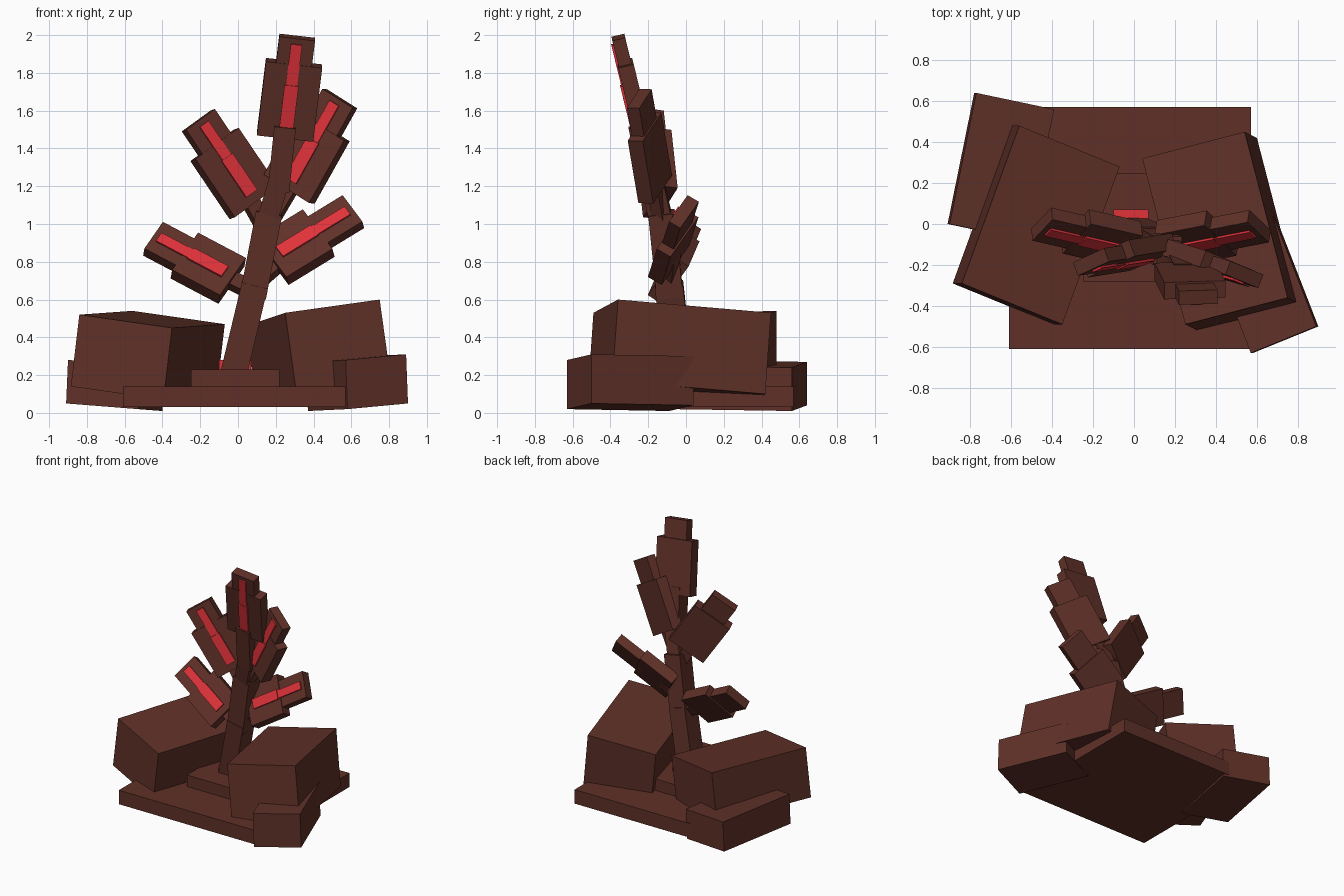
import bpy
import bmesh
from mathutils import Vector as V

if "Cube" in bpy.data.objects:
    bpy.data.objects.remove(bpy.data.objects["Cube"])


def material(name, rgb):
    m = bpy.data.materials.new(name)
    m.diffuse_color = (*rgb, 1)
    m.use_nodes = True
    m.node_tree.nodes["Principled BSDF"].inputs["Base Color"].default_value = m.diffuse_color
    return m


BROWN = material("dark brown", (0.115, 0.030, 0.021))
RED = material("bright red", (0.74, 0.032, 0.042))


def block(name, corner, a, b, c, mat=BROWN):
    """Box spanned by three edge vectors from one corner."""
    o, a, b, c = V(corner), V(a), V(b), V(c)
    bm = bmesh.new()
    bmesh.ops.create_cube(bm, size=1)
    for v in bm.verts:
        s = v.co + V((0.5, 0.5, 0.5))
        v.co = o + a * s.x + b * s.y + c * s.z
    bmesh.ops.recalc_face_normals(bm, faces=bm.faces)
    me = bpy.data.meshes.new(name)
    bm.to_mesh(me)
    bm.free()
    me.materials.append(mat)
    ob = bpy.data.objects.new(name, me)
    bpy.context.collection.objects.link(ob)
    return ob


def slab(name, lo, hi, mat=BROWN):
    """Axis-aligned box."""
    s = V(hi) - V(lo)
    return block(name, lo, (s.x, 0, 0), (0, s.y, 0), (0, 0, s.z), mat)


def beam(name, p, q, width, depth, front=(0, -1, 0), mat=BROWN):
    """Box running from p to q, its depth centred along the front direction."""
    p, q = V(p), V(q)
    d = (q - p).normalized()
    n = V(front)
    n = (n - d * n.dot(d)).normalized()
    w = d.cross(n)
    return block(name, p - w * width / 2 - n * depth / 2,
                 q - p, w * width, n * depth, mat)


# Stepped base
slab("base_slab", (-0.61, -0.61, 0.03), (0.57, 0.57, 0.14))
slab("base_step", (-0.25, -0.28, 0.13), (0.22, 0.25, 0.23))
slab("trunk_collar", (-0.10, -0.10, 0.22), (0.07, 0.07, 0.28), RED)

# Tilted rocks: top corner, then the three edges
block("left_rock", (-0.84, -0.29, 0.52),
      (0.49, -0.20, -0.07), (0.28, 0.77, 0.02), (-0.045, 0, -0.38))
block("left_small_rock", (-0.90, 0.0, 0.28),
      (0.38, -0.08, -0.03), (0.13, 0.64, -0.01), (-0.01, 0, -0.23))
block("right_rock", (0.25, -0.49, 0.53),
      (0.50, 0.13, 0.07), (-0.21, 0.81, -0.07), (0.06, -0.03, -0.43))
block("right_small_rock", (0.57, -0.63, 0.28),
      (0.32, 0.13, 0.03), (-0.21, 0.54, -0.01), (0.01, 0, -0.26))

# Leaning trunk
beam("trunk_lower", (-0.02, -0.04, 0.22), (0.09, -0.09, 0.68), 0.14, 0.15)
beam("trunk_middle", (0.08, -0.085, 0.62), (0.165, -0.13, 1.06), 0.14, 0.14)
beam("trunk_upper", (0.14, -0.12, 0.97), (0.23, -0.19, 1.27), 0.11, 0.12)
beam("trunk_top", (0.215, -0.18, 1.18), (0.25, -0.25, 1.52), 0.115, 0.11)


def leaf(name, root, start, end, front, split, wide=0.30, tip=0.20):
    """Broad slab, narrower tip slab, red stripe in two parts and a stem.
    start and end are the ends of the red stripe on the leaf surface."""
    p, q = V(start), V(end)
    d = q - p
    length = d.length
    d.normalize()
    n = V(front)
    n = (n - d * n.dot(d)).normalized()

    def part(label, s, e, width, depth, rise, mat=BROWN):
        shift = n * (rise - depth / 2)
        beam(f"{name}_{label}", p + d * s + shift, p + d * e + shift,
             width, depth, n, mat)

    mid = length * split
    part("blade", -0.05, mid, wide, 0.085, 0)
    part("tip", mid - 0.10, length + 0.03, tip, 0.07, -0.005)
    part("stripe_lower", 0, length * 0.52, 0.075, 0.02, 0.012, RED)
    part("stripe_upper", length * 0.5, length, 0.06, 0.02, 0.006, RED)
    beam(f"{name}_stem", root, p + d * 0.08 - n * 0.045, 0.085, 0.06, n)


leaf("lower_left_leaf", (0.09, -0.09, 0.64), (-0.07, -0.12, 0.745),
     (-0.42, -0.04, 0.93), (0.25, -0.85, 0.45), 0.60, 0.28)
leaf("lower_right_leaf", (0.07, -0.09, 0.67), (0.22, -0.12, 0.85),
     (0.58, -0.05, 1.07), (-0.2, -0.85, 0.45), 0.56)
leaf("upper_left_leaf", (0.15, -0.13, 0.97), (0.07, -0.18, 1.16),
     (-0.18, -0.22, 1.53), (0.35, -1, 0.15), 0.72)
leaf("upper_right_leaf", (0.16, -0.13, 1.0), (0.28, -0.21, 1.23),
     (0.51, -0.28, 1.64), (-0.35, -1, 0.1), 0.70)
leaf("top_leaf", (0.24, -0.20, 1.35), (0.255, -0.28, 1.50),
     (0.31, -0.39, 1.95), (0, -1, -0.25), 0.76, 0.30, 0.19)
